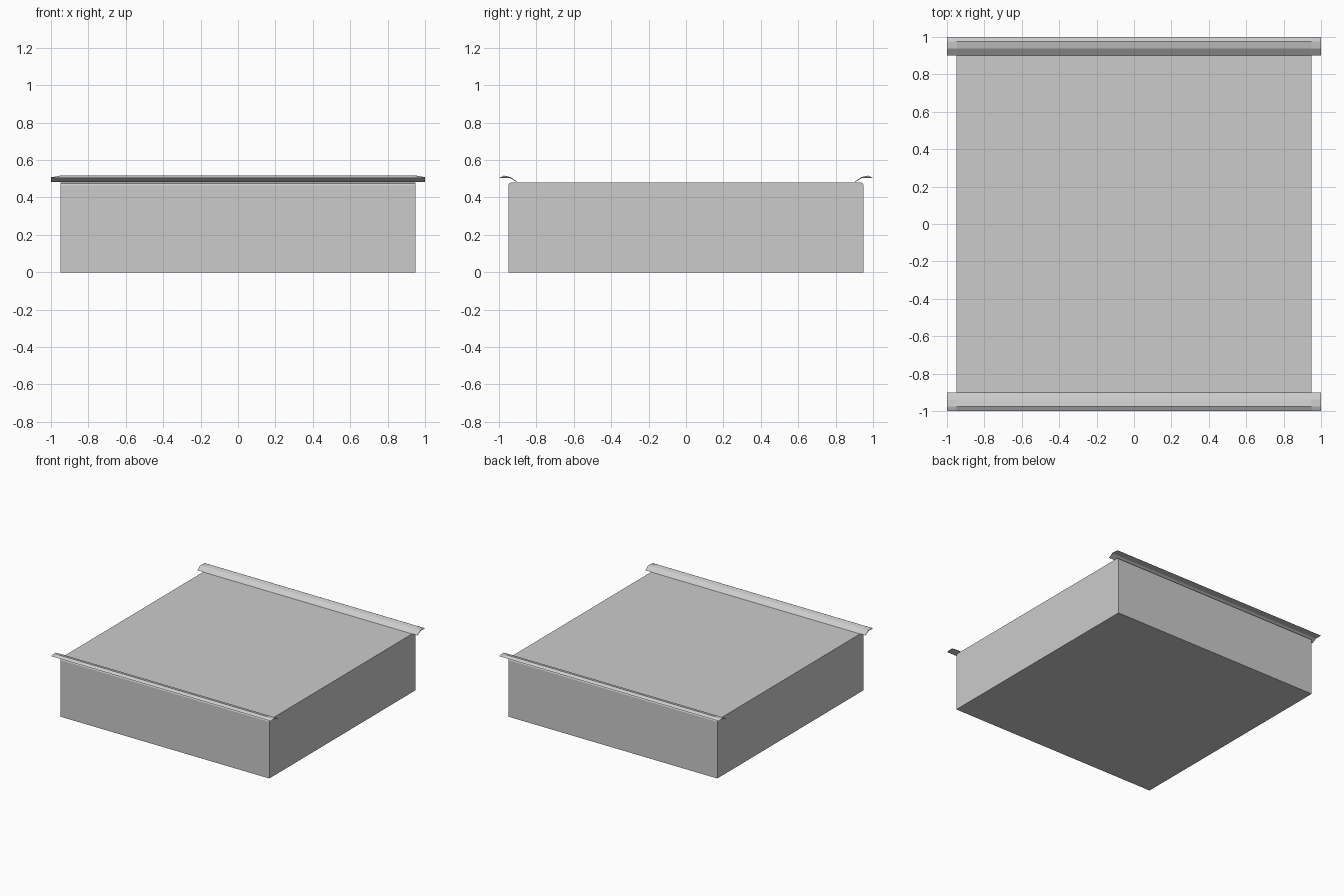
import bpy, bmesh

if "Cube" in bpy.data.objects:
    bpy.data.objects.remove(bpy.data.objects["Cube"])


def make_object(name, sections):
    """Loft closed (x, y, z) sections into a capped solid."""
    bm = bmesh.new()
    rings = [[bm.verts.new(p) for p in s] for s in sections]
    n = len(rings[0])
    for a, b in zip(rings, rings[1:]):
        for i in range(n):
            j = (i + 1) % n
            bm.faces.new((a[i], a[j], b[j], b[i]))
    bm.faces.new(rings[0])
    bm.faces.new(rings[-1][::-1])
    bmesh.ops.remove_doubles(bm, verts=bm.verts, dist=0.0001)
    bmesh.ops.recalc_face_normals(bm, faces=bm.faces)
    mesh = bpy.data.meshes.new(name)
    bm.to_mesh(mesh)
    bm.free()
    obj = bpy.data.objects.new(name, mesh)
    bpy.context.collection.objects.link(obj)
    return obj


# Main block, softened along the two top edges that carry the rails
block = [(-0.95, 0), (0.95, 0), (0.95, 0.465), (0.945, 0.475), (0.935, 0.48),
         (-0.935, 0.48), (-0.945, 0.475), (-0.95, 0.465)]
make_object("block", [[(x, y, z) for y, z in block] for x in (-0.95, 0.95)])

# Thin overhanging rails: ridge stops short of the ends, lip slopes inward
END = [(-1.0, 0.503), (-0.975, 0.507), (-0.938, 0.508), (-0.90, 0.482),
       (-0.905, 0.482), (-0.94, 0.503)]
MID = [(-1.0, 0.503), (-0.975, 0.517), (-0.938, 0.509), (-0.90, 0.482),
       (-0.905, 0.482), (-0.94, 0.503)]
for name, side in (("front_rail", 1), ("back_rail", -1)):
    make_object(name, [[(x, y * side, z) for y, z in prof]
                       for x, prof in ((-1, END), (-0.95, MID),
                                       (0.95, MID), (1, END))])
